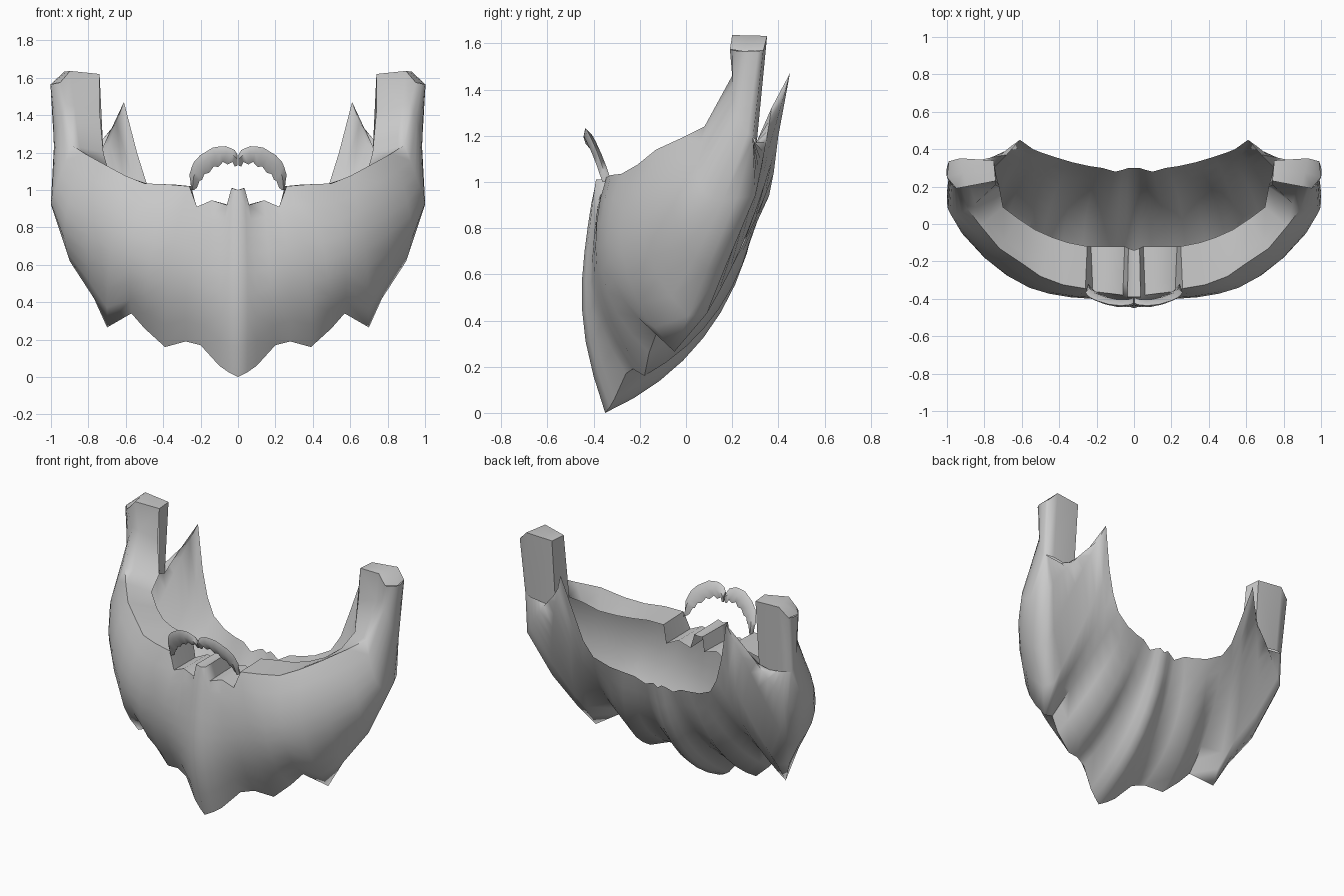
import bpy
import bmesh
from math import pi, radians, sin
from mathutils import Vector

default_cube = bpy.data.objects.get("Cube")
if default_cube:
    bpy.data.objects.remove(default_cube)

# One plain colour for all hair
hair_grey = bpy.data.materials.new("hair_grey")
hair_grey.use_nodes = True
colour = (0.6, 0.6, 0.6, 1)
hair_grey.diffuse_color = colour
shader = hair_grey.node_tree.nodes["Principled BSDF"]
shader.inputs["Base Color"].default_value = colour
shader.inputs["Roughness"].default_value = 0.8


def guide(*points):
    return [Vector(p) for p in points]


def bow(a, middle, b, t, sag):
    """Point on a parabola through three points, sagging forward near its end."""
    point = (a * (2 * (t - 0.5) * (t - 1)) + middle * (4 * t * (1 - t))
             + b * (2 * t * (t - 0.5)))
    point.y += sag * (1 - b.x) * sin(2 * pi * t)
    return point


def skin(bm, columns, closed=False):
    """Join neighbouring columns of points with quads."""
    grid = [[bm.verts.new(p) for p in column] for column in columns]
    for left, right in zip(grid, grid[1:]):
        count = len(left)
        for j in range(count if closed else count - 1):
            k = (j + 1) % count
            bm.faces.new((left[j], right[j], right[k], left[k]))
    return grid


def loft(bm, start, middle, end, sag=0, steps=8):
    skin(bm, [[bow(a, m, b, s / steps, sag) for s in range(steps + 1)]
              for a, m, b in zip(start, middle, end)])


def fold(bm, start, middle, end):
    skin(bm, list(zip(start, middle, end)))


def blend(start, end, amount, lift):
    return [a.lerp(b, amount) + Vector(lift) for a, b in zip(start, end)]


def finish(bm, name, angle):
    """Weld the half, mirror it across x and shade it."""
    bmesh.ops.remove_doubles(bm, verts=bm.verts, dist=0.002)
    bmesh.ops.dissolve_degenerate(bm, edges=bm.edges, dist=0.0005)
    bmesh.ops.recalc_face_normals(bm, faces=bm.faces)
    mesh = bpy.data.meshes.new(name)
    bm.to_mesh(mesh)
    bm.free()
    mesh.materials.append(hair_grey)
    obj = bpy.data.objects.new(name, mesh)
    bpy.context.collection.objects.link(obj)
    mirror = obj.modifiers.new("mirror", 'MIRROR')
    mirror.merge_threshold = 0.002
    bpy.ops.object.select_all(action='DESELECT')
    obj.select_set(True)
    bpy.context.view_layer.objects.active = obj
    bpy.ops.object.shade_smooth_by_angle(angle=radians(angle))


# Guide lines of the left half, running from the chin to the sideburn top
ridge = guide((0, -.39, 1), (.035, -.39, 1.01), (.06, -.38, .92),
              (.14, -.37, .945), (.22, -.36, .91), (.26, -.345, 1.02),
              (.38, -.325, 1.03), (.5, -.28, 1.035), (.6, -.21, 1.075),
              (.72, -.13, 1.14), (.82, -.01, 1.195), (.89, .08, 1.24),
              (.92, .2, 1.46), (.95, .19, 1.575))
belly = guide((0, -.45, .58), (.05, -.435, .57), (.09, -.415, .56),
              (.17, -.405, .58), (.27, -.395, .6), (.36, -.385, .62),
              (.47, -.365, .62), (.57, -.335, .66), (.68, -.275, .68),
              (.8, -.18, .76), (.92, -.05, .86), (.985, .06, .98),
              (.975, .22, 1.3), (1, .25, 1.565))
edge = guide((0, -.35, 0), (.05, -.33, .025), (.1, -.31, .06),
             (.2, -.26, .17), (.28, -.23, .19), (.39, -.18, .16),
             (.5, -.16, .26), (.57, -.13, .34), (.7, -.05, .265),
             (.77, .01, .42), (.9, .09, .62), (.995, .22, .93),
             (.98, .29, 1.19), (.99, .335, 1.57))
lip = guide((0, -.14, 1), (.03, -.13, 1.01), (.05, -.12, .92),
            (.14, -.12, .945), (.23, -.12, .9), (.25, -.12, 1.02),
            (.35, -.1, 1.03), (.44, -.07, 1.03), (.53, -.03, 1.04),
            (.62, .03, 1.07), (.7, .09, 1.13), (.72, .2, 1.2),
            (.74, .21, 1.42), (.74, .23, 1.62))
neck_rim = guide((0, .3, .83), (.03, .3, .85), (.06, .29, .84),
                 (.1, .28, .82), (.17, .3, .86), (.24, .31, .87),
                 (.33, .33, .89), (.43, .36, .94), (.49, .38, 1.04),
                 (.54, .4, 1.2), (.61, .45, 1.47), (.68, .37, 1.32),
                 (.75, .3, 1.16))

beard = bmesh.new()

# Outer front and cheeks
loft(beard, ridge, belly, edge, sag=0.015)

# Ledge around the mouth, turning up into the sideburn front
ledge = blend(ridge, lip, 0.25, (0, 0, 0))
ledge[-1].z += 0.05
fold(beard, ridge, ledge, lip)

# Flank behind each cheek, from the outer crease back to the jaw underside
jaw = [p.copy() for p in edge[:-1]]
for p in jaw[9:12]:
    p += Vector((-0.035, 0.08, 0.01))
skin(beard, list(zip(edge[8:13], jaw[8:13])))

# Rippled underside of the jaw, rising to a pointed rim at the back
under = blend(jaw, neck_rim, 0.5, (0, 0, 0))
ripples = (0, 0, -1, -2, 0, 1, 0, -1, 0, 0, 0, 0, 0)
for p, ripple in zip(under, ripples):
    hang = max(0, 1 - p.x / 0.85)
    wave = 0.012 * ripple
    p += Vector((0.02 * (p.x > 0.2), 0.1 * hang + wave, -0.09 * hang - wave))
loft(beard, jaw, under, neck_rim)

# Sideburn back and inner faces
back_inner = [neck_rim[-1], Vector((.75, .34, 1.62))]
back_outer = edge[-2:]
back_fold = blend(back_outer, back_inner, 0.25, (0, 0.015, 0))
back_fold[-1].z += 0.05
fold(beard, back_outer, back_fold, back_inner)
inner_side = [lip[-3], lip[-1]]
fold(beard, inner_side, blend(inner_side, back_inner, 0.5, (0, 0, 0)),
     back_inner)

# Sideburn top
fold(beard, [ridge[-1], belly[-1], edge[-1]],
     [ledge[-1], ledge[-1].lerp(back_fold[-1], 0.5), back_fold[-1]],
     [lip[-1], lip[-1].lerp(back_inner[-1], 0.5), back_inner[-1]])
finish(beard, "beard", 65)

# Moustache: an arched tuft with a notched lower edge
upper = [(.004, 1.19), (.03, 1.22), (.1, 1.232), (.17, 1.205),
         (.235, 1.15), (.26, 1.08), (.25, 1.0)]
lower = [(.004, 1.13), (.03, 1.15), (.08, 1.15), (.13, 1.125),
         (.18, 1.085), (.205, 1.05), (.235, 1.0)]


def arch(line, notch):
    points = []
    for i in range(2 * len(line) - 1):
        a, b = Vector(line[i // 2]), Vector(line[(i + 1) // 2])
        x, z = (a + b) / 2
        z += notch * (i % 2)
        points.append(Vector((x, -0.36 - 0.33 * (z - 1) + 0.3 * x * x, z)))
    return points


moustache = bmesh.new()
sections = []
for top, bottom in zip(arch(upper, 0.008), arch(lower, -0.014)):
    centre = top.lerp(bottom, 0.4)
    depth = Vector((0, 0.02, 0))
    sections.append((top, centre - depth, bottom, centre + depth))
rings = skin(moustache, sections, closed=True)
for ring in (rings[0], rings[-1]):
    moustache.faces.new(ring)
finish(moustache, "moustache", 55)
